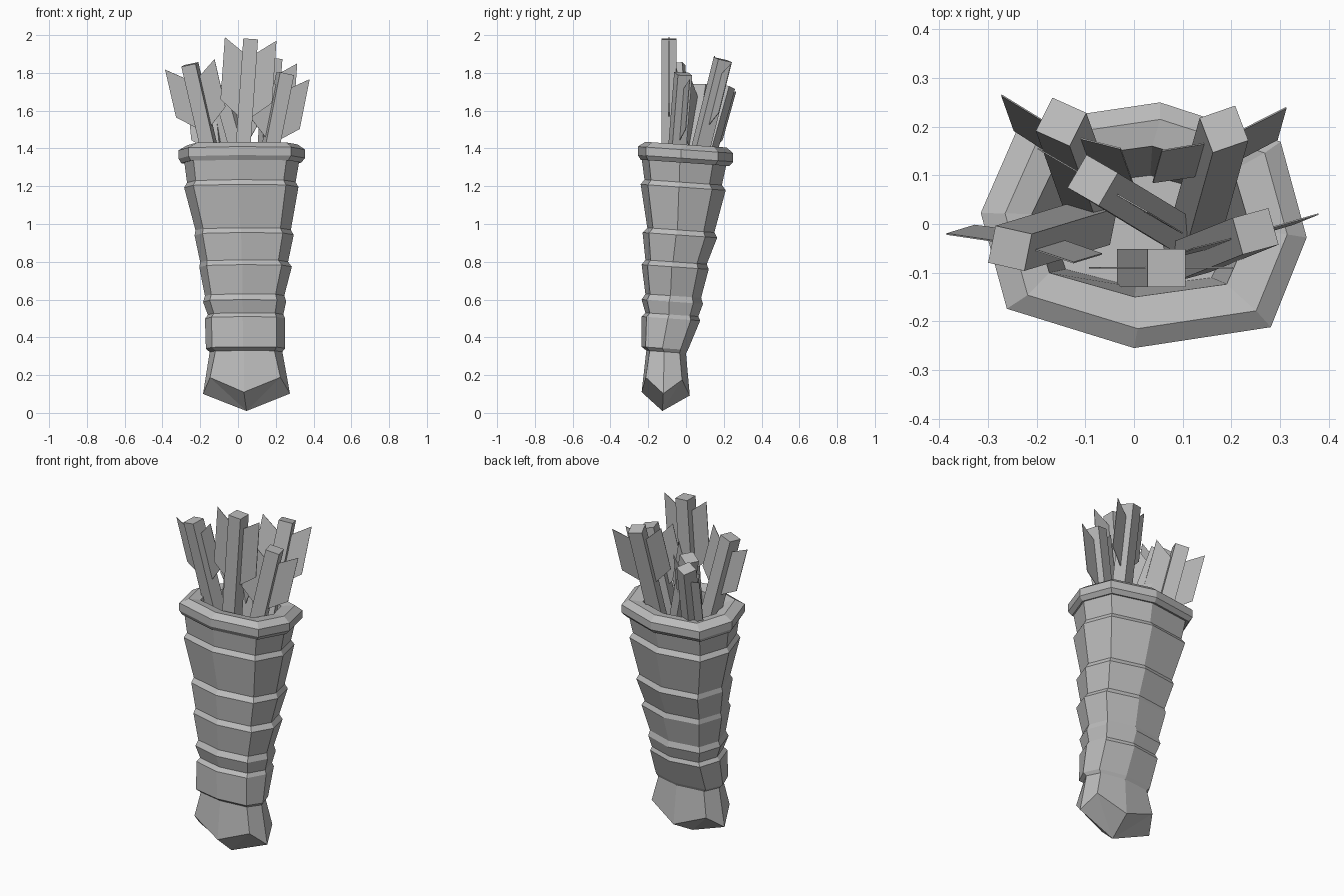
import bpy
import bmesh
from mathutils import Vector

default_cube = bpy.data.objects.get("Cube")
if default_cube:
    bpy.data.objects.remove(default_cube, do_unlink=True)

# One plain grey for everything
grey = bpy.data.materials.new("plain_grey")
grey.use_nodes = True
grey.diffuse_color = (0.5, 0.5, 0.5, 1)
for node in grey.node_tree.nodes:
    if node.type == 'BSDF_PRINCIPLED':
        node.inputs["Base Color"].default_value = grey.diffuse_color
        node.inputs["Roughness"].default_value = 0.8

# Uneven eight-sided cross-section, fitted into a box at each level
SECTION = [(-1, .1), (-.84, -.68), (-.06, -1), (.78, -.83),
           (1, -.1), (.84, .68), (.1, 1), (-.76, .83)]
TILT = 0.07


def finish(name, bm):
    bmesh.ops.recalc_face_normals(bm, faces=bm.faces[:])
    mesh = bpy.data.meshes.new(name)
    bm.to_mesh(mesh)
    bm.free()
    mesh.materials.append(grey)
    obj = bpy.data.objects.new(name, mesh)
    bpy.context.collection.objects.link(obj)
    return obj


def add_ring(bm, z, left, right, front, back, zigzag=0.0):
    """One level of the leather, leaning slightly down to the back."""
    ring = []
    for i, (u, v) in enumerate(SECTION):
        x = (left + right) / 2 + u * (right - left) / 2
        y = (front + back) / 2 + v * (back - front) / 2
        lift = zigzag if i % 2 else -zigzag
        ring.append(bm.verts.new((x, y, z + lift - TILT * (y - front))))
    return ring


def bridge(bm, lower, upper):
    count = len(lower)
    for i in range(count):
        j = (i + 1) % count
        bm.faces.new((lower[i], lower[j], upper[j], upper[i]))


def loft(bm, levels):
    rings = [add_ring(bm, *level) for level in levels]
    for lower, upper in zip(rings, rings[1:]):
        bridge(bm, lower, upper)
    return rings


# Quiver body: pointed foot, bulb and overlapping tapered bands
body_levels = [
    (.15, -.185, .275, -.235, .02, .04),
    (.33, -.15, .235, -.21, .0),
    (.35, -.17, .25, -.235, .01),
    (.51, -.175, .25, -.235, .075),
    (.53, -.16, .24, -.215, .065),
    (.6, -.185, .255, -.235, .09),
    (.63, -.175, .245, -.215, .08),
    (.785, -.205, .285, -.235, .12),
    (.81, -.2, .265, -.215, .11),
    (.955, -.23, .295, -.23, .165),
    (.98, -.225, .28, -.205, .15),
    (1.21, -.285, .32, -.24, .21),
    (1.235, -.27, .305, -.22, .19),
    (1.35, -.285, .325, -.235, .215),
]
bm = bmesh.new()
rings = loft(bm, body_levels)
foot = bm.verts.new((.045, -.125, .01))
for i, vert in enumerate(rings[0]):
    bm.faces.new((foot, rings[0][(i + 1) % len(SECTION)], vert))
finish("quiver_body", bm)

# Rim: bevelled lip that turns into the hollow inside
rim_levels = [
    (1.345, -.27, .31, -.22, .2),
    (1.34, -.3, .335, -.24, .23),
    (1.365, -.315, .355, -.255, .25),
    (1.41, -.315, .355, -.255, .25),
    (1.435, -.265, .315, -.215, .215),
    (1.42, -.21, .24, -.15, .16),
    (1.05, -.17, .2, -.13, .1),
]
bm = bmesh.new()
rings = loft(bm, rim_levels)
bm.faces.new(rings[-1])
finish("quiver_rim_and_lining", bm)


# Arrows: square shaft with a swept vane on each side
HALF = 0.039
VANE_REACH = 0.137
SHAFT_BOTTOM = 1.08


def arrow(name, top, lean, vane_direction, vane_length):
    top = Vector(top)
    slope = Vector((lean[0], lean[1], 1))
    base = top - slope * (top.z - SHAFT_BOTTOM)
    axis = slope.normalized()
    side = Vector((vane_direction[0], vane_direction[1], 0))
    side = (side - axis * side.dot(axis)).normalized()
    depth = axis.cross(side)

    bm = bmesh.new()
    ends = []
    for centre in (base, top):
        ends.append([bm.verts.new(centre + HALF * (a * side + b * depth))
                     for a, b in ((-1, -1), (1, -1), (1, 1), (-1, 1))])
    bridge(bm, *ends)
    for end in ends:
        bm.faces.new(end)
    finish(name + "_shaft", bm)

    bm = bmesh.new()
    for sign in (-1, 1):
        outline = [(HALF, .07), (VANE_REACH, 0),
                   (VANE_REACH, vane_length), (HALF, vane_length + .08)]
        bm.faces.new([bm.verts.new(top + sign * reach * side - down * axis)
                      for reach, down in outline])
    vanes = finish(name + "_vanes", bm)
    thickness = vanes.modifiers.new("thickness", 'SOLIDIFY')
    thickness.thickness = 0.003
    thickness.offset = 0


arrow("front_arrow", (.067, -.09, 1.98), (.07, 0), (1, 0), .33)
arrow("right_arrow", (-.255, -.05, 1.845), (-.23, -.07), (1, -.2), .26)
arrow("back_left_arrow", (.185, .195, 1.87), (.07, .25), (1, .38), .27)
arrow("back_right_arrow", (-.15, .21, 1.73), (-.1, .28), (1, -.5), .27)
arrow("middle_arrow", (-.085, .09, 1.73), (-.28, .17), (.86, -.5), .27)
arrow("left_arrow", (.25, -.015, 1.795), (.2, .08), (1, .28), .27)
